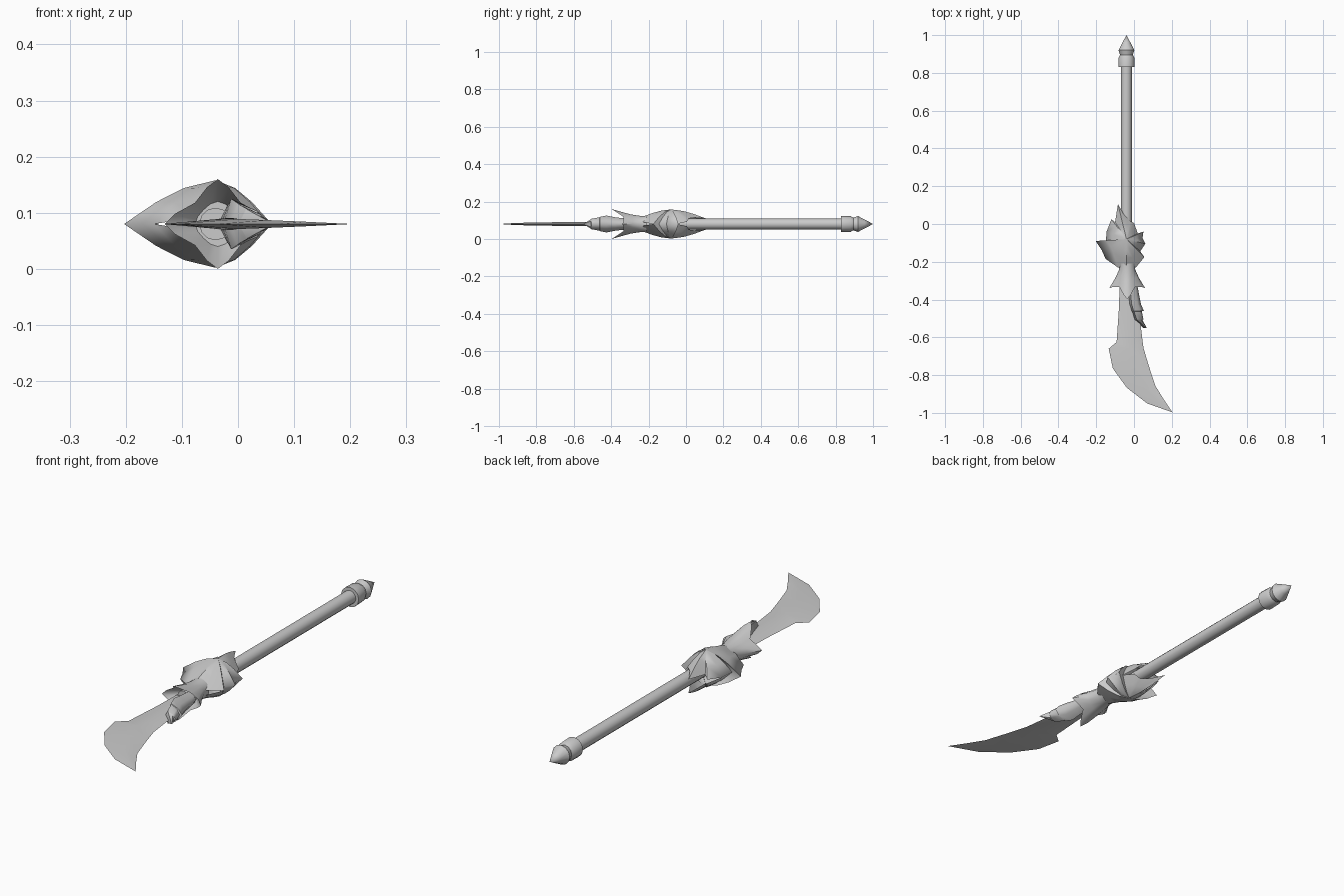
import bpy, bmesh
from math import cos, sin, pi, radians
from mathutils import Vector

if "Cube" in bpy.data.objects:
    bpy.data.objects.remove(bpy.data.objects["Cube"])

AX, AZ = -0.04, 0.08   # centre line of the weapon, running along y


def make(name, verts, faces, mirror=False, angle=40):
    me = bpy.data.meshes.new(name)
    me.from_pydata([tuple(v) for v in verts], [], faces)
    bm = bmesh.new()
    bm.from_mesh(me)
    bmesh.ops.remove_doubles(bm, verts=bm.verts, dist=0.0004)
    bmesh.ops.recalc_face_normals(bm, faces=bm.faces)
    bm.to_mesh(me)
    bm.free()
    ob = bpy.data.objects.new(name, me)
    ob.location.z = AZ
    bpy.context.collection.objects.link(ob)
    if mirror:
        m = ob.modifiers.new("Mirror", 'MIRROR')
        m.use_axis = (False, False, True)
        m.merge_threshold = 0.001
    bpy.ops.object.select_all(action='DESELECT')
    ob.select_set(True)
    bpy.context.view_layer.objects.active = ob
    bpy.ops.object.shade_smooth_by_angle(angle=radians(angle))
    return ob


def loft(name, rings, closed=True, **kw):
    """Skin a list of equally long point rows."""
    n = len(rings[0])
    verts = [p for r in rings for p in r]
    faces = []
    for i in range(len(rings) - 1):
        for j in range(n if closed else n - 1):
            k = (j + 1) % n
            faces.append((i*n + j, i*n + k, (i+1)*n + k, (i+1)*n + j))
    return make(name, verts, faces, **kw)


def turned(name, profile, n=12):
    """Revolve (y, radius) pairs around the centre line."""
    loft(name, [[(AX + r*cos(2*pi*j/n), y, r*sin(2*pi*j/n)) for j in range(n)]
                for y, r in profile])


# Shaft and pointed end cap
turned("shaft", [(-0.32, 0), (-0.32, 0.029), (0.84, 0.029), (0.84, 0)])
turned("end_cap", [(0.83, 0), (0.83, 0.043), (0.88, 0.042), (0.895, 0.034),
                   (0.92, 0.042), (0.955, 0.024), (1.0, 0)])

# Ragged guard: flame outline domed up to a ridge, mirrored below
outline = [(-0.04, -0.235, 0.038), (-0.085, -0.23, 0.01), (-0.15, -0.185, 0),
           (-0.17, -0.14, 0), (-0.203, -0.09, 0), (-0.15, -0.105, 0),
           (-0.145, -0.04, 0), (-0.12, 0.025, 0.008), (-0.1, 0.01, 0.02),
           (-0.085, 0.105, 0.03), (-0.05, 0.045, 0.034), (-0.02, 0.015, 0.03),
           (0.0, 0.005, 0.012), (0.02, -0.05, 0), (0.05, -0.04, 0),
           (0.045, -0.075, 0), (0.06, -0.105, 0), (0.033, -0.145, 0),
           (0.055, -0.175, 0), (0.01, -0.23, 0.01)]
centre = (-0.04, -0.08)
rings = []
for f, g in ((1, 0), (0.65, 0.5), (0.35, 0.82), (0, 1)):
    rings.append([(centre[0] + (x - centre[0])*f, centre[1] + (y - centre[1])*f,
                   z + (0.078 - z)*g) for x, y, z in outline])
loft("guard", rings, mirror=True)

# Flared collar with four spikes, hollow at the blade end
N = 16


def collar_ring(y, rx, rz, tip_x=(0, 0), tip_z=(0, 0)):
    pts = []
    for j in range(N):
        a = 2*pi*j/N
        wx, wz = max(0, abs(cos(a))*2 - 1)**2, max(0, abs(sin(a))*2 - 1)**2
        pts.append((-0.036 + cos(a)*(rx + wx*tip_x[0]),
                    y - wx*tip_x[1] - wz*tip_z[1],
                    sin(a)*(rz + wz*tip_z[0])))
    return pts


loft("collar", [collar_ring(-0.21, 0.044, 0.044), collar_ring(-0.24, 0.042, 0.043),
                collar_ring(-0.285, 0.05, 0.047, (0.012, 0), (0.004, 0.01)),
                collar_ring(-0.315, 0.05, 0.048, (0.045, 0.025), (0.032, 0.083)),
                collar_ring(-0.29, 0.035, 0.035, (0.005, 0), (0.005, 0)),
                collar_ring(-0.29, 0, 0)])

# Blade: cutting edge and spine paired up, thicker along the middle
edge = [(-0.075, -0.29), (-0.08, -0.45), (-0.092, -0.625), (-0.134, -0.66),
        (-0.112, -0.765), (-0.038, -0.867), (0.07, -0.95), (0.203, -0.997)]
spine = [(0.0, -0.29), (0.025, -0.45), (0.043, -0.6), (0.05, -0.655),
         (0.075, -0.74), (0.112, -0.855), (0.155, -0.925), (0.203, -0.997)]
thick = [0.011, 0.011, 0.011, 0.01, 0.009, 0.007, 0.004, 0]
rows = []
for e, s, t in zip(edge, spine, thick):
    e, s = Vector((*e, 0)), Vector((*s, 0))
    up = Vector((0, 0, t))
    rows.append([e, e.lerp(s, 0.6) + up, s, e.lerp(s, 0.6) - up])
loft("blade", rows)

# Feathered sheath folded over the spine: (y, left x, right x, half height)
fold = [(-0.31, -0.03, 0.015, 0.028), (-0.38, -0.025, 0.028, 0.036),
        (-0.425, -0.02, 0.037, 0.045), (-0.46, -0.01, 0.052, 0.038),
        (-0.462, -0.008, 0.041, 0.036), (-0.505, 0.006, 0.05, 0.028),
        (-0.507, 0.008, 0.044, 0.026), (-0.55, 0.055, 0.056, 0)]
loft("feather_sheath",
     [[(l - 0.006, y, 0), (l + 0.008, y, h), ((l + r)/2 + 0.012, y, h*0.62), (r, y, 0)]
      for y, l, r, h in fold], closed=False, mirror=True)
